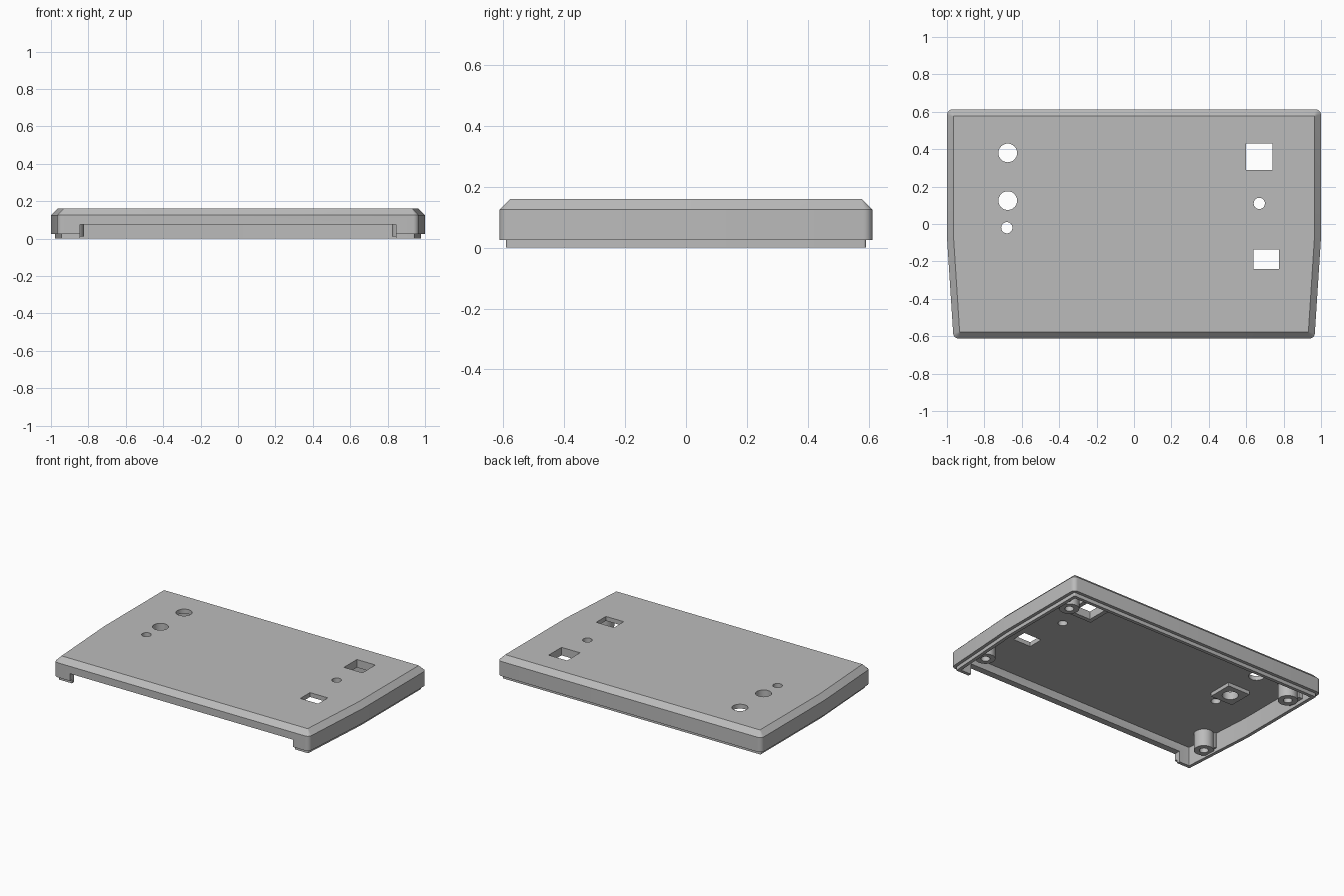
import bpy, bmesh, math
from mathutils import Vector, Matrix

cube = bpy.data.objects.get("Cube")
if cube:
    bpy.data.objects.remove(cube, do_unlink=True)

grey = bpy.data.materials.new("plain grey")
grey.use_nodes = True
COLOUR = (0.5, 0.5, 0.5, 1)
grey.diffuse_color = COLOUR
grey.node_tree.nodes["Principled BSDF"].inputs["Base Color"].default_value = COLOUR


def finish(name, bm):
    bmesh.ops.recalc_face_normals(bm, faces=bm.faces)
    mesh = bpy.data.meshes.new(name)
    bm.to_mesh(mesh)
    bm.free()
    mesh.materials.append(grey)
    obj = bpy.data.objects.new(name, mesh)
    bpy.context.collection.objects.link(obj)
    return obj


def activate(obj):
    bpy.ops.object.select_all(action='DESELECT')
    obj.select_set(True)
    bpy.context.view_layer.objects.active = obj


def add_box(bm, x0, x1, y0, y1, z0, z1):
    m = Matrix.Translation(((x0 + x1) / 2, (y0 + y1) / 2, (z0 + z1) / 2))
    m = m @ Matrix.Diagonal((x1 - x0, y1 - y0, z1 - z0, 1))
    bmesh.ops.create_cube(bm, size=1, matrix=m)


def add_cylinder(bm, x, y, r, z0, z1):
    bmesh.ops.create_cone(bm, cap_ends=True, segments=32, radius1=r, radius2=r,
                          depth=z1 - z0, matrix=Matrix.Translation((x, y, (z0 + z1) / 2)))


def cut(obj, bm):
    cutter = finish("cutter", bm)
    cutter.hide_render = True
    mod = obj.modifiers.new("cut", 'BOOLEAN')
    mod.operation, mod.solver, mod.object = 'DIFFERENCE', 'EXACT', cutter
    activate(obj)
    bpy.ops.object.modifier_apply(modifier=mod.name)
    bpy.data.objects.remove(cutter, do_unlink=True)


# Tapered outline, counter-clockwise: point and corner radius
OUTLINE = [((-0.965, -0.613), 0.03), ((0.965, -0.613), 0.03), ((1, -0.07), 0),
           ((1, 0.613), 0.03), ((-1, 0.613), 0.03), ((-1, -0.07), 0)]


def ring(bm, inset, z):
    pts = [Vector(p) for p, r in OUTLINE]
    verts = []
    for i, (p, radius) in enumerate(OUTLINE):
        here = pts[i]
        d0 = (here - pts[i - 1]).normalized()
        d1 = (pts[(i + 1) % len(pts)] - here).normalized()
        n0, n1 = Vector((-d0.y, d0.x)), Vector((-d1.y, d1.x))
        mitre = (n0 + n1) / (1 + n0.dot(n1))
        corner = here + mitre * inset
        if radius == 0:
            verts.append(bm.verts.new((*corner, z)))
            continue
        r = max(radius - inset, 0.003)
        centre = corner + mitre * r
        start = math.atan2(-n0.y, -n0.x)
        turn = d0.angle_signed(d1) * -1
        for k in range(7):
            a = start + turn * k / 6
            verts.append(bm.verts.new((centre.x + r * math.cos(a), centre.y + r * math.sin(a), z)))
    return verts


# Shell: chamfered top, side walls, stepped lip and hollow inside
bm = bmesh.new()
PROFILE = [(0.035, 0.16), (0, 0.125), (0, 0.025), (0.022, 0.025),
           (0.022, 0), (0.045, 0), (0.045, 0.13)]
rings = [ring(bm, *p) for p in PROFILE]
for a, b in zip(rings, rings[1:]):
    for i in range(len(a)):
        j = (i + 1) % len(a)
        bm.faces.new((a[i], a[j], b[j], b[i]))
bm.faces.new(rings[0])
bm.faces.new(rings[-1])
shell = finish("case_shell", bm)

# Square pads under two of the openings
PADS = {"round_hole_pad": (-0.675, 0.125, 0.085), "square_hole_pad": (0.67, 0.36, 0.1)}
pads = []
for name, (x, y, h) in PADS.items():
    bm = bmesh.new()
    add_box(bm, x - h, x + h, y - h, y + h, 0.105, 0.135)
    pads.append(finish(name, bm))


# Openings through the top
def openings():
    bm = bmesh.new()
    for x, y, r in [(-0.675, 0.38, 0.05), (-0.675, 0.125, 0.05),
                    (-0.68, -0.02, 0.03), (0.67, 0.11, 0.03)]:
        add_cylinder(bm, x, y, r, 0.06, 0.2)
    add_box(bm, 0.6, 0.74, 0.29, 0.43, 0.06, 0.2)
    add_box(bm, 0.64, 0.775, -0.24, -0.135, 0.06, 0.2)
    return bm


for obj in [shell] + pads:
    cut(obj, openings())

# Wide notch in the front wall
bm = bmesh.new()
add_box(bm, -0.845, 0.845, -0.7, -0.54, -0.1, 0.075)
cut(shell, bm)

# Screw posts, each tied to the side wall by a web
posts = []
for side, sx in (("left", 1), ("right", -1)):
    for end, y in (("front", -0.38), ("back", 0.43)):
        bm = bmesh.new()
        add_cylinder(bm, sx * 0.885, y, 0.062, 0.012, 0.135)
        post = finish(f"{end}_{side}_screw_post", bm)
        bm = bmesh.new()
        add_cylinder(bm, sx * 0.885, y, 0.028, -0.05, 0.11)
        cut(post, bm)
        posts.append(post)
        bm = bmesh.new()
        xs = sorted((sx * 0.925, sx * 0.96))
        add_box(bm, *xs, y - 0.06, y + 0.06, 0.025, 0.135)
        finish(f"{end}_{side}_post_web", bm)

for obj in [shell] + pads + posts:
    activate(obj)
    bpy.ops.object.shade_smooth_by_angle(angle=math.radians(25))
